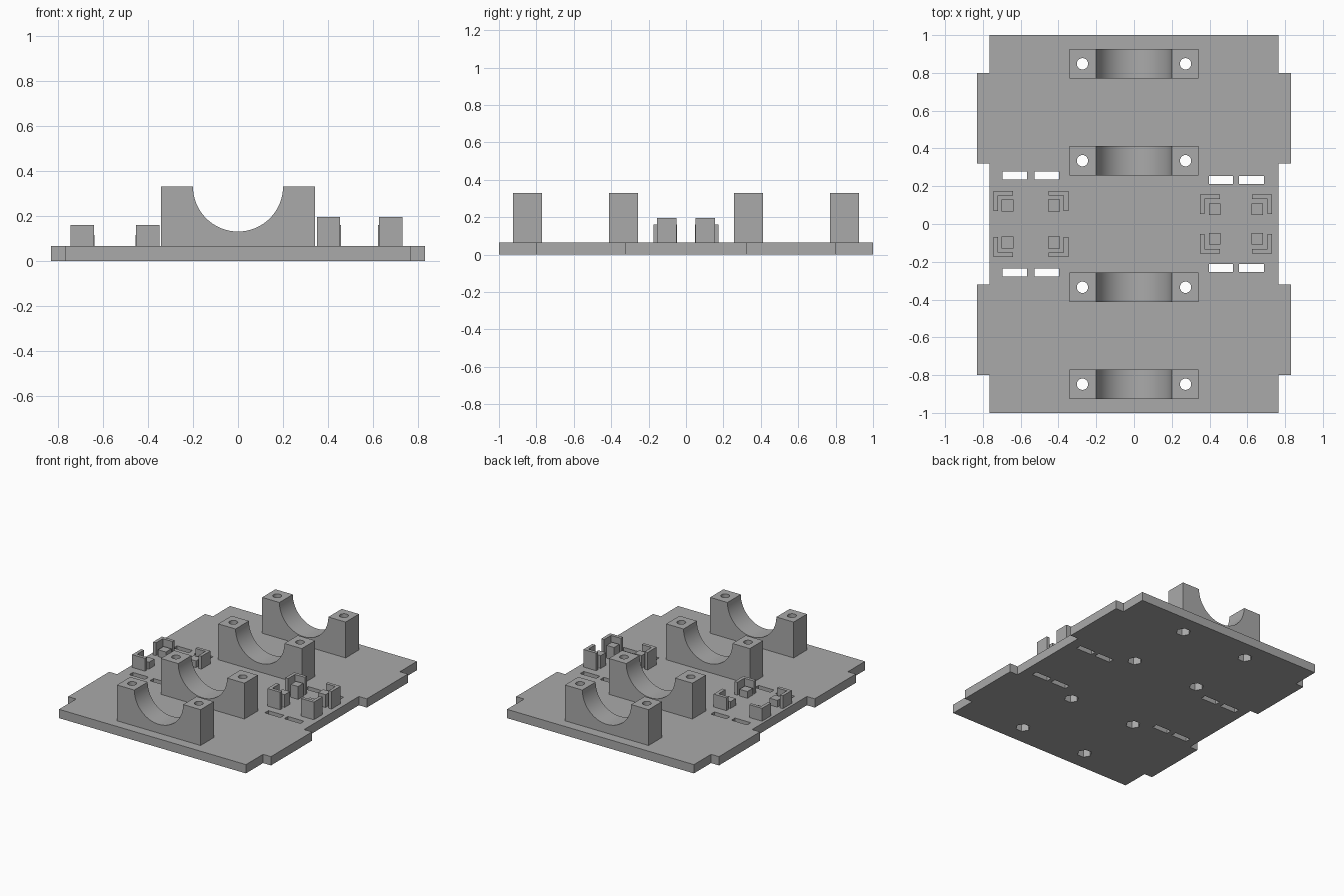
import bpy, bmesh, math
from mathutils import Matrix, Vector

default = bpy.data.objects.get("Cube")
if default:
    bpy.data.objects.remove(default, do_unlink=True)

GREY = (0.4, 0.4, 0.4, 1)
grey = bpy.data.materials.new("matte grey")
grey.use_nodes = True
grey.diffuse_color = GREY
grey.node_tree.nodes["Principled BSDF"].inputs["Base Color"].default_value = GREY

PLATE_TOP = 0.065
SADDLE_TOP = 0.33
SADDLE_YS = (-0.848, -0.335, 0.335, 0.848)
HOLE_X = 0.273
SIGNS = (-1, 1)


def finish(bm, name):
    """Turn a bmesh into a coloured object."""
    bmesh.ops.recalc_face_normals(bm, faces=bm.faces)
    mesh = bpy.data.meshes.new(name)
    bm.to_mesh(mesh)
    bm.free()
    mesh.materials.append(grey)
    obj = bpy.data.objects.new(name, mesh)
    bpy.context.collection.objects.link(obj)
    return obj


def prism(bm, points, direction):
    """Extrude a closed outline along a direction."""
    face = bm.faces.new([bm.verts.new(p) for p in points])
    new = bmesh.ops.extrude_face_region(bm, geom=[face])["geom"]
    verts = [g for g in new if isinstance(g, bmesh.types.BMVert)]
    bmesh.ops.translate(bm, verts=verts, vec=Vector(direction))


def upright(bm, outline, z0, z1):
    prism(bm, [(x, y, z0) for x, y in outline], (0, 0, z1 - z0))


def rectangle(x0, x1, y0, y1):
    return [(x0, y0), (x1, y0), (x1, y1), (x0, y1)]


def drill(bm, sides, radius, z0, z1):
    """One vertical cutter at every fastener position."""
    for y in SADDLE_YS:
        for s in SIGNS:
            outline = []
            for i in range(sides):
                a = math.tau * i / sides
                outline.append((s * HOLE_X + radius * math.cos(a), y + radius * math.sin(a)))
            upright(bm, outline, z0, z1)


def cut(obj, cutter):
    mod = obj.modifiers.new("cut", 'BOOLEAN')
    mod.operation = 'DIFFERENCE'
    mod.solver = 'EXACT'
    mod.object = cutter
    bpy.context.view_layer.objects.active = obj
    bpy.ops.object.modifier_apply(modifier=mod.name)


# Base plate with side tabs
quarter = [(0.765, 1), (0.765, 0.8), (0.83, 0.8), (0.83, 0.32), (0.765, 0.32)]
right_edge = quarter + [(x, -y) for x, y in reversed(quarter)]
bm = bmesh.new()
upright(bm, right_edge + [(-x, y) for x, y in reversed(right_edge)], 0, PLATE_TOP)
plate = finish(bm, "base_plate")

# Saddle blocks with a half-round trough
saddles = []
arc = [(-0.2 * math.cos(math.pi * i / 48), SADDLE_TOP - 0.2 * math.sin(math.pi * i / 48))
       for i in range(49)]
profile = [(-0.342, PLATE_TOP), (-0.342, SADDLE_TOP)] + arc
profile += [(0.342, SADDLE_TOP), (0.342, PLATE_TOP)]
for n, y in enumerate(SADDLE_YS):
    bm = bmesh.new()
    prism(bm, [(x, y - 0.078, z) for x, z in profile], (0, 0.156, 0))
    saddles.append(finish(bm, f"saddle_block_{n + 1}"))

# Cutters: screw holes, nut pockets and strap slots
bm = bmesh.new()
drill(bm, 32, 0.03, -0.1, 0.5)
holes = finish(bm, "screw_hole_cutter")

bm = bmesh.new()
drill(bm, 6, 0.05, -0.1, 0.1)
pockets = finish(bm, "nut_pocket_cutter")

bm = bmesh.new()
for xs, y in ((((-0.695, -0.567), (-0.526, -0.398)), 0.257),
              (((0.397, 0.525), (0.557, 0.688)), 0.233)):
    for x0, x1 in xs:
        for s in SIGNS:
            upright(bm, rectangle(x0, x1, s * y - 0.021, s * y + 0.021), -0.1, 0.2)
slots = finish(bm, "slot_cutter")

cut(plate, slots)
for body in [plate] + saddles:
    cut(body, pockets)
    cut(body, holes)
for cutter in (holes, pockets, slots):
    cutter.hide_render = True
    bpy.data.objects.remove(cutter, do_unlink=True)


def corner_mounts(side, cx, half_x, half_y, gap, post, wall_top, post_top):
    """Four L-shaped corner walls, each with a square post inside."""
    t, length = 0.024, 0.104
    walls, posts = bmesh.new(), bmesh.new()
    for sx in SIGNS:
        for sy in SIGNS:
            def place(points):
                return [(cx + sx * (half_x - u), sy * (half_y - v)) for u, v in points]
            ell = [(0, 0), (length, 0), (length, t), (t, t), (t, length), (0, length)]
            upright(walls, place(ell), PLATE_TOP, wall_top)
            a, b = t + gap, t + gap + post
            upright(posts, place(rectangle(a, b, a, b)), PLATE_TOP, post_top)
    finish(walls, side + "_corner_walls")
    finish(posts, side + "_support_posts")


corner_mounts("right", -0.546, 0.198, 0.174, 0.019, 0.064, 0.16, 0.115)
corner_mounts("left", 0.54, 0.19, 0.156, 0.023, 0.061, 0.195, 0.16)

# Smooth troughs and holes, keeping edges sharp
bpy.ops.object.select_all(action='DESELECT')
for body in [plate] + saddles:
    body.select_set(True)
bpy.context.view_layer.objects.active = plate
bpy.ops.object.shade_smooth_by_angle(angle=math.radians(30))
